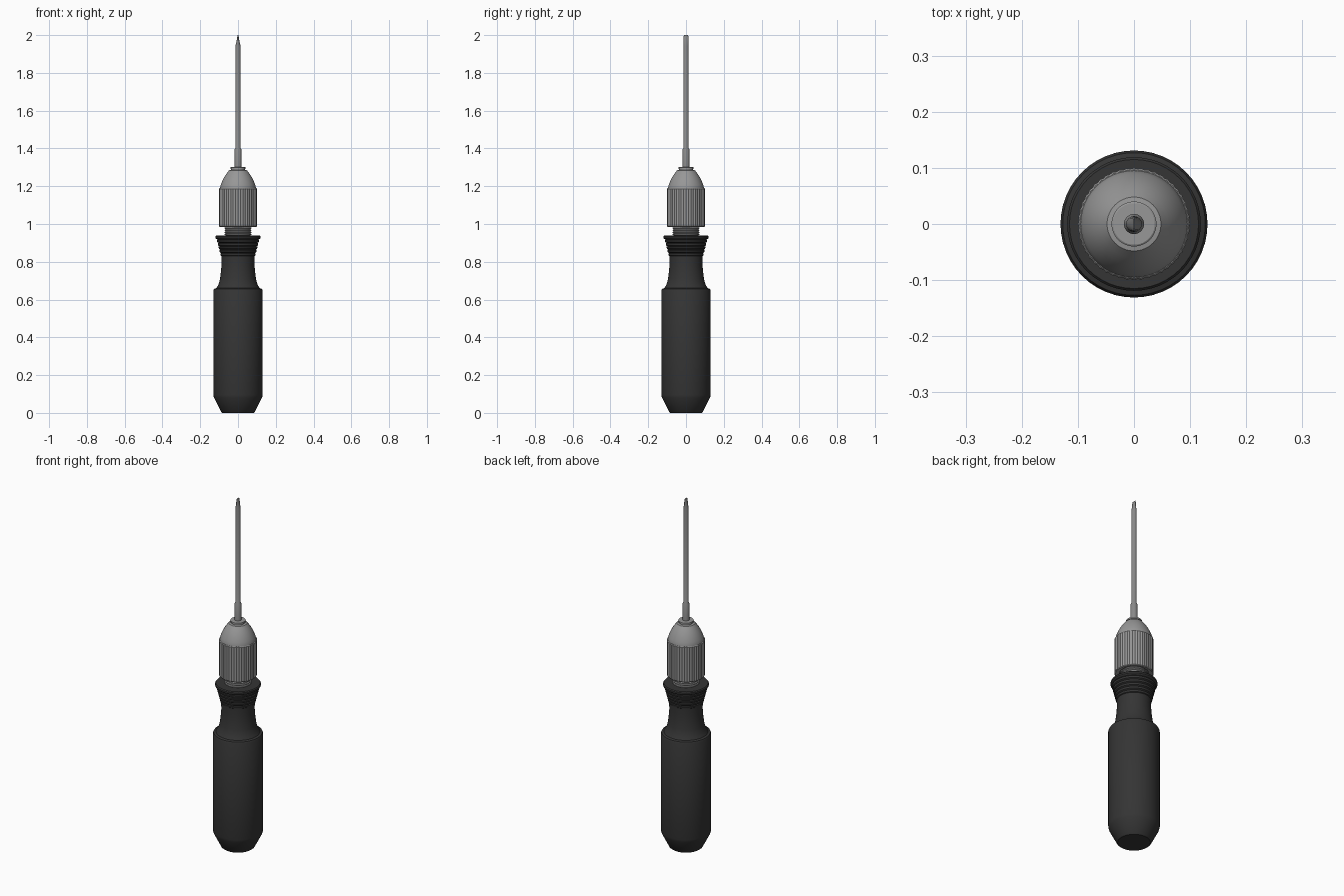
import bpy, bmesh, math

cube = bpy.data.objects.get("Cube")
if cube:
    bpy.data.objects.remove(cube, do_unlink=True)


def make_material(name, value):
    mat = bpy.data.materials.new(name)
    mat.use_nodes = True
    color = (value, value, value, 1)
    mat.diffuse_color = color
    mat.node_tree.nodes["Principled BSDF"].inputs["Base Color"].default_value = color
    return mat


rubber = make_material("dark rubber", 0.035)
steel = make_material("brushed steel", 0.31)
shaft_steel = make_material("shaft steel", 0.25)


def lathe(name, profile, mat, sides=48, knurl=0.0, closed=False, shape=None):
    """Revolve (radius, height) pairs around z; knurl lowers every other column."""
    bm = bmesh.new()
    rings = []
    for r, z in profile:
        ring = []
        for i in range(sides):
            a = math.tau * i / sides
            rr = r - knurl * (i % 2)
            ring.append(bm.verts.new((rr * math.cos(a), rr * math.sin(a), z)))
        rings.append(ring)
    pairs = list(zip(rings, rings[1:]))
    if closed:
        pairs.append((rings[-1], rings[0]))
    else:
        bm.faces.new(rings[0][::-1])
        bm.faces.new(rings[-1])
    for low, high in pairs:
        for i in range(sides):
            j = (i + 1) % sides
            bm.faces.new((low[i], low[j], high[j], high[i]))
    if shape:
        shape(bm)
    bmesh.ops.recalc_face_normals(bm, faces=bm.faces)
    mesh = bpy.data.meshes.new(name)
    bm.to_mesh(mesh)
    bm.free()
    mesh.materials.append(mat)
    obj = bpy.data.objects.new(name, mesh)
    bpy.context.collection.objects.link(obj)
    bpy.ops.object.select_all(action='DESELECT')
    obj.select_set(True)
    bpy.context.view_layer.objects.active = obj
    bpy.ops.object.shade_smooth_by_angle(angle=math.radians(30))
    return obj


# Handle: chamfered butt, straight grip, rounded shoulder, waist
handle = [(0.083, 0), (0.089, 0.005), (0.127, 0.08), (0.131, 0.095),
          (0.131, 0.648), (0.127, 0.656), (0.115, 0.66), (0.103, 0.68),
          (0.095, 0.71), (0.09, 0.75), (0.087, 0.79), (0.088, 0.83)]

# Flared finger rest with ridges
RIDGES = 5
for k in range(RIDGES):
    z = 0.83 + 0.018 * k
    r = 0.092 + 0.0045 * k
    handle += [(r, z + 0.003), (r + 0.002, z + 0.013), (r - 0.003, z + 0.016)]

# Rounded flange on top of the handle
handle += [(0.115, 0.921), (0.119, 0.926), (0.119, 0.935), (0.115, 0.94), (0.07, 0.94)]
lathe("handle", handle, rubber)

# Threaded neck between handle and collar
thread = [(0.066, 0.93)]
for k in range(6):
    z = 0.94 + 0.011 * k
    thread += [(0.066, z), (0.071, z + 0.003), (0.071, z + 0.007), (0.066, z + 0.01)]
lathe("threaded_neck", thread, steel)

# Knurled collar, hollow underneath
lathe("collar", [(0.076, 1.0), (0.076, 0.99), (0.097, 0.985), (0.1, 0.989),
                 (0.1, 1.186), (0.097, 1.19), (0.06, 1.19), (0.06, 1.0)],
      steel, sides=96, knurl=0.002, closed=True)

# Domed nose with a small lip
lathe("nose", [(0.095, 1.185), (0.095, 1.192), (0.09, 1.21), (0.082, 1.23),
               (0.072, 1.25), (0.06, 1.268), (0.048, 1.284), (0.036, 1.286),
               (0.036, 1.29), (0.04, 1.292), (0.04, 1.3), (0.037, 1.302)], steel)


# Shaft, flattened to a blade edge at the tip
def flatten_tip(bm):
    for v in bm.verts:
        if v.co.z > 1.94:
            t = (v.co.z - 1.94) / 0.06
            v.co.x *= 1 - 0.87 * t


lathe("shaft", [(0.018, 1.28), (0.018, 1.395), (0.014, 1.402), (0.014, 1.94),
                (0.0135, 1.965), (0.0135, 1.99), (0.01, 2.0)],
      shaft_steel, sides=24, shape=flatten_tip)
